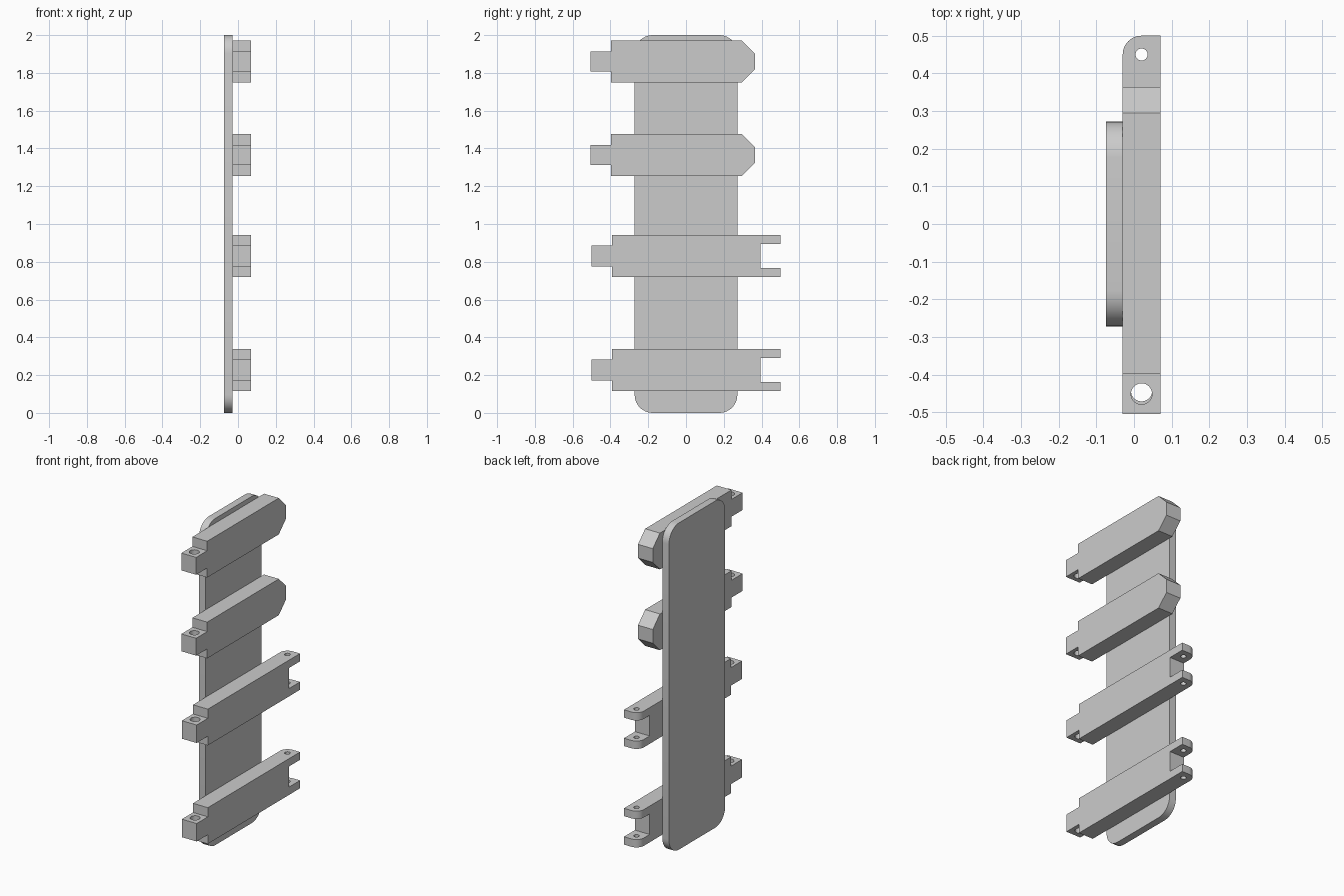
import bpy, bmesh
from mathutils import Matrix

if "Cube" in bpy.data.objects:
    bpy.data.objects.remove(bpy.data.objects["Cube"])


def profile_solid(name, points, x0, x1, round_test=None, radius=0.0, segments=8):
    """Extrude a (y, z) profile along x; round the edges picked by round_test."""
    bm = bmesh.new()
    face = bm.faces.new([bm.verts.new((x0, y, z)) for y, z in points])
    ext = bmesh.ops.extrude_face_region(bm, geom=[face])["geom"]
    moved = [g for g in ext if isinstance(g, bmesh.types.BMVert)]
    bmesh.ops.translate(bm, verts=moved, vec=(x1 - x0, 0, 0))
    bmesh.ops.recalc_face_normals(bm, faces=bm.faces)
    if round_test:
        edges = [e for e in bm.edges if round_test(e.verts[0].co, e.verts[1].co)]
        bmesh.ops.bevel(bm, geom=edges, offset=radius, segments=segments,
                        profile=0.5, affect='EDGES')
    return add_object(name, bm)


def add_object(name, bm):
    mesh = bpy.data.meshes.new(name)
    bm.to_mesh(mesh)
    bm.free()
    obj = bpy.data.objects.new(name, mesh)
    bpy.context.collection.objects.link(obj)
    return obj


def drill(obj, y, z, radius):
    """Cut a vertical hole through a tongue or fork."""
    bm = bmesh.new()
    bmesh.ops.create_cone(bm, cap_ends=True, segments=32, radius1=radius, radius2=radius,
                          depth=0.4, matrix=Matrix.Translation((HOLE_X, y, z)))
    cutter = add_object("hole_cutter", bm)
    cutter.hide_render = True
    mod = obj.modifiers.new("hole", 'BOOLEAN')
    mod.operation = 'DIFFERENCE'
    mod.solver = 'EXACT'
    mod.object = cutter
    bpy.context.view_layer.objects.active = obj
    bpy.ops.object.modifier_apply(modifier=mod.name)
    bpy.data.objects.remove(cutter)


HOLE_X = 0.02
BACK, FRONT = -0.03, 0.07

# Tall back plate with rounded corners
profile_solid("back_plate", [(-0.272, 0), (0.272, 0), (0.272, 2), (-0.272, 2)], -0.075, BACK,
              lambda a, b: abs(a.x - b.x) > 0.01, 0.095)

# Upper bars: tongue at one end, chamfered nose at the other
for i, z in enumerate((1.86, 1.365)):
    half = [(-0.505, 0.053), (-0.398, 0.053), (-0.398, 0.111), (0.295, 0.111), (0.364, 0.042)]
    points = half + [(y, -h) for y, h in reversed(half)]
    bar = profile_solid(f"nose_bar_{i + 1}", [(y, z + h) for y, h in points], BACK, FRONT)
    drill(bar, -0.451, z, 0.028)

# Lower bars: tongue at one end, two-pronged fork at the other
for i, z in enumerate((0.83, 0.227)):
    half = [(-0.5, 0.055), (-0.392, 0.055), (-0.392, 0.111), (0.5, 0.111),
            (0.5, 0.063), (0.394, 0.063)]
    points = half + [(y, -h) for y, h in reversed(half)]
    bar = profile_solid(f"fork_bar_{i + 1}", [(y, z + h) for y, h in points], BACK, FRONT,
                        lambda a, b: all(p.y > 0.49 and p.x < 0 for p in (a, b))
                        and abs(a.z - b.z) < 0.06, 0.05)
    drill(bar, -0.443, z, 0.028)
    for side in (-1, 1):
        # Short hole per prong, both on the same pin axis
        if side > 0:
            drill(bar, 0.45, z, 0.016)

# Keep curved corners and holes smooth while flat faces stay crisp
for obj in bpy.context.collection.objects:
    bpy.ops.object.select_all(action='DESELECT')
    obj.select_set(True)
    bpy.context.view_layer.objects.active = obj
    bpy.ops.object.shade_smooth_by_angle()
